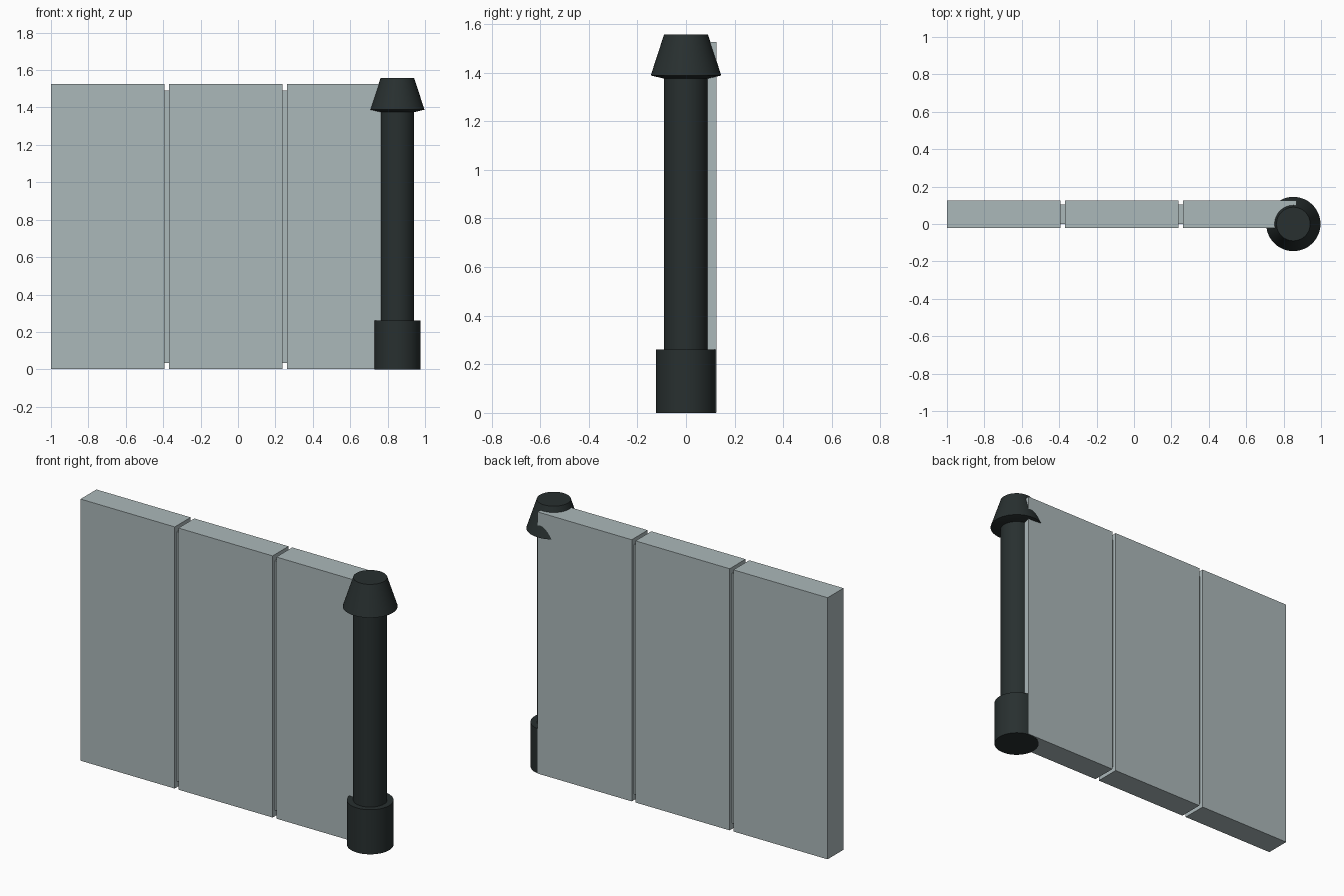
import bpy, bmesh, math

if "Cube" in bpy.data.objects:
    bpy.data.objects.remove(bpy.data.objects["Cube"])


def material(name, rgb):
    m = bpy.data.materials.new(name)
    m.diffuse_color = (*rgb, 1)
    m.use_nodes = True
    m.node_tree.nodes["Principled BSDF"].inputs["Base Color"].default_value = m.diffuse_color
    return m


PALE = material("pale grey", (0.41, 0.48, 0.49))
DARK = material("dark grey", (0.021, 0.029, 0.029))


def finish(bm, name, mat):
    bmesh.ops.recalc_face_normals(bm, faces=bm.faces)
    me = bpy.data.meshes.new(name)
    bm.to_mesh(me)
    bm.free()
    me.materials.append(mat)
    ob = bpy.data.objects.new(name, me)
    bpy.context.collection.objects.link(ob)
    return ob


def box(name, lo, hi, mat):
    bm = bmesh.new()
    bmesh.ops.create_cube(bm, size=1)
    for v in bm.verts:
        v.co = [(a + b) / 2 + c * (b - a) for a, b, c in zip(lo, hi, v.co)]
    return finish(bm, name, mat)


def turned(name, x, y, profile, mat, n=48):
    # closed solid of revolution from (radius, height) points
    bm = bmesh.new()
    rings = [[bm.verts.new((x + r * math.cos(2 * math.pi * i / n),
                            y + r * math.sin(2 * math.pi * i / n), z))
              for i in range(n)] for r, z in profile]
    for a, b in zip(rings, rings[1:]):
        for i in range(n):
            j = (i + 1) % n
            bm.faces.new((a[i], a[j], b[j], b[i]))
    bm.faces.new(rings[0])
    bm.faces.new(rings[-1])
    ob = finish(bm, name, mat)
    bpy.context.view_layer.objects.active = ob
    ob.select_set(True)
    bpy.ops.object.shade_smooth_by_angle(angle=math.radians(30))
    ob.select_set(False)


# three wall slabs
for i, x0 in enumerate((-1.0, -0.369, 0.262)):
    box(f"wall_panel_{i + 1}", (x0, -0.021, 0.001), (x0 + 0.607, 0.125, 1.525), PALE)

# thinner core showing in the gaps
box("wall_core", (-0.95, 0.0, 0.035), (0.83, 0.103, 1.49), PALE)

# corner post: base, shaft and tapered cap
PX, PY = 0.852, 0.0
turned("post_base", PX, PY, [(0.123, 0), (0.123, 0.26)], DARK)
turned("post_shaft", PX, PY, [(0.09, 0.2), (0.09, 1.45)], DARK)
turned("post_cap", PX, PY, [(0.09, 1.375), (0.145, 1.388), (0.09, 1.557)], DARK)
